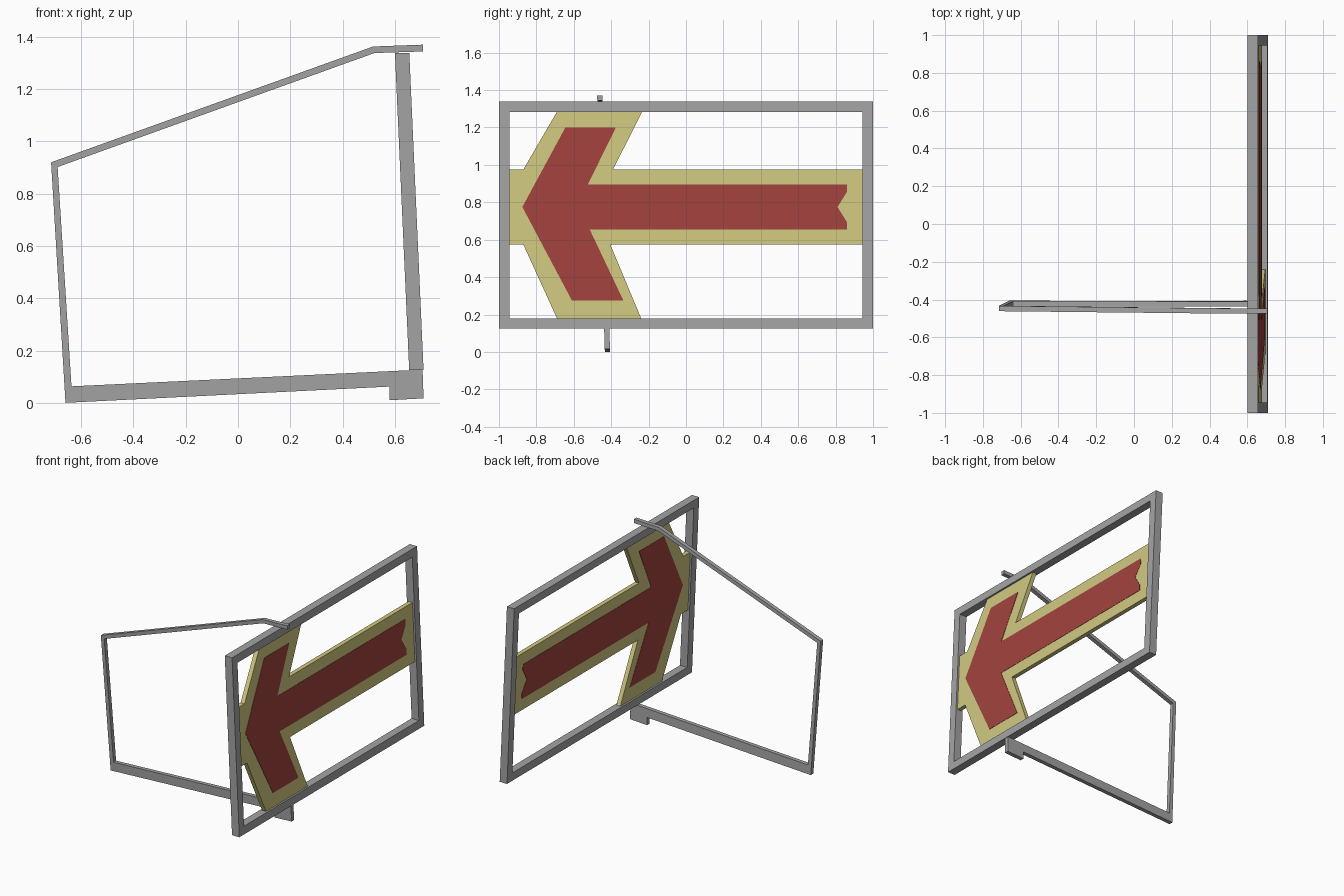
import bpy

cube = bpy.data.objects.get("Cube")
if cube:
    bpy.data.objects.remove(cube, do_unlink=True)


def material(name, rgb):
    mat = bpy.data.materials.new(name)
    mat.use_nodes = True
    color = (*rgb, 1)
    mat.diffuse_color = color
    mat.node_tree.nodes["Principled BSDF"].inputs["Base Color"].default_value = color
    return mat


grey = material("grey metal", (0.37, 0.37, 0.37))
yellow = material("pale yellow", (0.64, 0.58, 0.22))
red = material("dull red", (0.36, 0.055, 0.047))


def slab(name, points, faces, thickness, place, mat):
    """Thicken a flat outline; place(u, v, depth) puts each corner in space."""
    n = len(points)
    half = thickness / 2
    verts = [place(u, v, d) for d in (half, -half) for u, v in points]
    edges = {(f[i - 1], f[i]) for f in faces for i in range(len(f))}
    walls = [(a, a + n, b + n, b) for a, b in edges if (b, a) not in edges]
    backs = [[i + n for i in reversed(f)] for f in faces]
    mesh = bpy.data.meshes.new(name)
    mesh.from_pydata(verts, [], [list(f) for f in faces] + backs + walls)
    mesh.materials.append(mat)
    obj = bpy.data.objects.new(name, mesh)
    bpy.context.collection.objects.link(obj)
    return obj


def on_sign(y, z, depth):
    # The sign leans back towards -x as it rises
    return (0.688 - 0.045 * z + depth, y, z)


def on_support(x, z, depth):
    # The support leans slightly towards the front; depth runs to the front
    return (x, -0.42 - 0.03 * z - depth, z)


def rectangle(y, low, high):
    return [(-y, low), (y, low), (y, high), (-y, high)]


# Rectangular sign frame
slab("sign_frame", rectangle(1.0, 0.125, 1.338) + rectangle(0.945, 0.18, 1.284),
     [(i, (i + 1) % 4, (i + 1) % 4 + 4, i + 4) for i in range(4)],
     0.055, on_sign, grey)

# Yellow arrow-shaped board spanning the frame
board = [(-0.945, 0.575), (-0.87, 0.575), (-0.69, 0.18), (-0.24, 0.18),
         (-0.405, 0.575), (0.945, 0.575), (0.945, 0.975), (-0.39, 0.975),
         (-0.235, 1.284), (-0.69, 1.284), (-0.87, 0.975), (-0.945, 0.975)]
slab("arrow_board", board, [range(len(board))], 0.03, on_sign, yellow)

# Red arrow painted on both sides
arrow = [(-0.875, 0.775), (-0.61, 0.275), (-0.335, 0.275), (-0.515, 0.655),
         (0.86, 0.655), (0.86, 0.695), (0.81, 0.775), (0.86, 0.855),
         (0.86, 0.895), (-0.525, 0.895), (-0.375, 1.2), (-0.645, 1.2)]
for side, offset in (("right", 0.0155), ("left", -0.0155)):
    slab("painted_arrow_" + side, arrow, [range(len(arrow))], 0.003,
         lambda y, z, d, o=offset: on_sign(y, z, d + o), red)

# Support: hooked foot bar, then post, sloping rail and flat rail end
support = [(-0.66, 0.0), (0.58, 0.062), (0.58, 0.01), (0.71, 0.017),
           (0.706, 0.127), (-0.637, 0.063), (-0.69, 0.902), (-0.715, 0.92),
           (0.522, 1.338), (0.517, 1.363), (0.707, 1.344), (0.707, 1.37)]
slab("support_bracket", support,
     [range(6), (0, 5, 6, 7), (7, 6, 8, 9), (9, 8, 10, 11)],
     0.028, on_support, grey)
